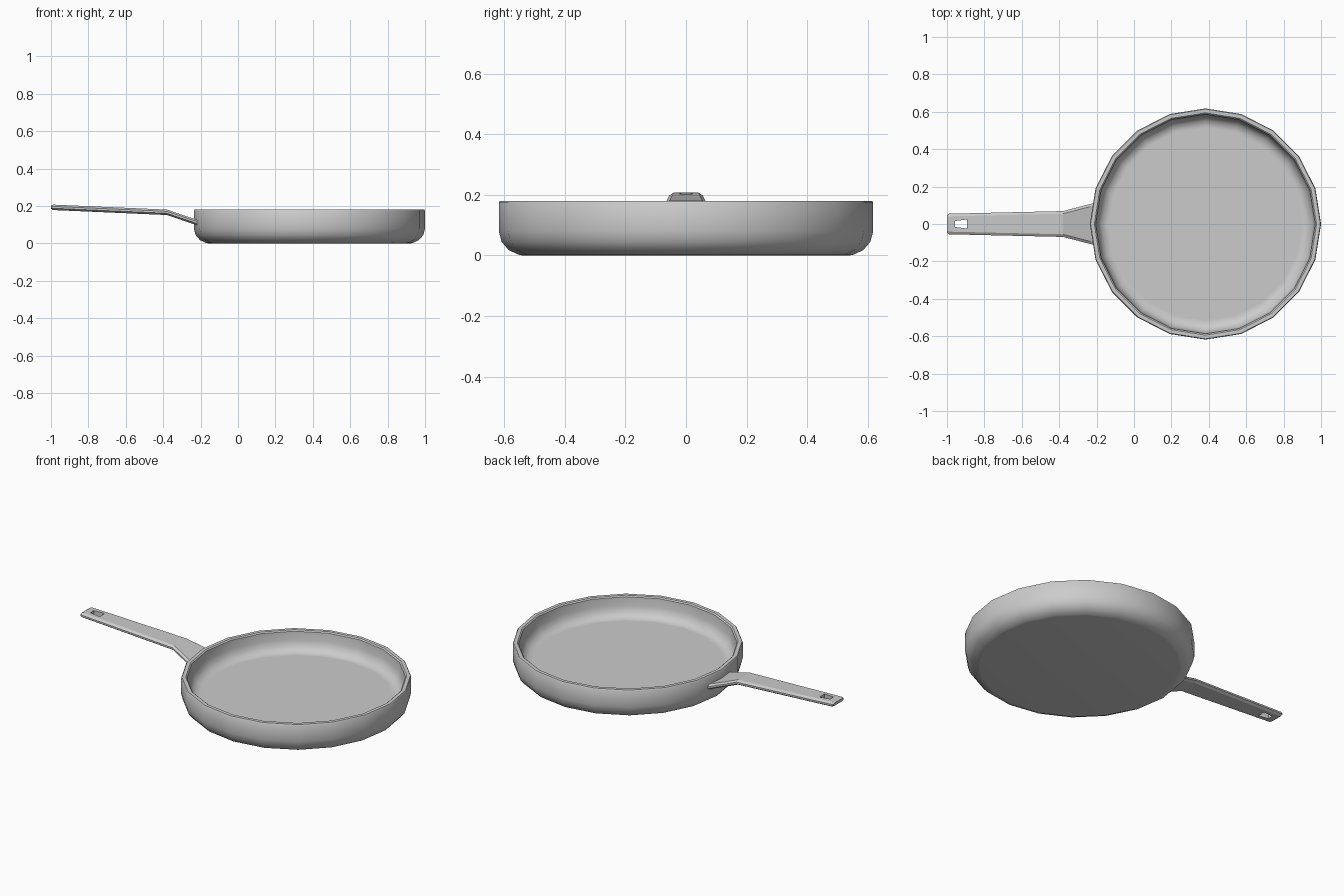
import bpy, bmesh, math

if "Cube" in bpy.data.objects:
    bpy.data.objects.remove(bpy.data.objects["Cube"])

SIDES = 20
CX = 0.382


def shade(ob, angle):
    bpy.ops.object.select_all(action='DESELECT')
    ob.select_set(True)
    bpy.context.view_layer.objects.active = ob
    bpy.ops.object.shade_smooth_by_angle(angle=math.radians(angle))


def make_object(name, bm):
    bmesh.ops.recalc_face_normals(bm, faces=bm.faces)
    me = bpy.data.meshes.new(name)
    bm.to_mesh(me)
    bm.free()
    ob = bpy.data.objects.new(name, me)
    bpy.context.collection.objects.link(ob)
    return ob


def loft(bm, rings):
    """Skin closed rings of points, capping both ends."""
    vs = [[bm.verts.new(p) for p in ring] for ring in rings]
    n = len(vs[0])
    for a, b in zip(vs, vs[1:]):
        for i in range(n):
            j = (i + 1) % n
            bm.faces.new((a[i], a[j], b[j], b[i]))
    bm.faces.new(vs[0])
    bm.faces.new(vs[-1])


# Pan body: 20-sided turned shell, outside bottom -> rim -> inside floor
profile = [(0.54, 0.0), (0.55, 0.001), (0.585, 0.017), (0.609, 0.045),
           (0.618, 0.08), (0.618, 0.174), (0.614, 0.18), (0.594, 0.18),
           (0.587, 0.174), (0.583, 0.125), (0.573, 0.094), (0.553, 0.073),
           (0.528, 0.065), (0.515, 0.065)]
bm = bmesh.new()
loft(bm, [[(CX + r * math.cos(math.tau * i / SIDES),
            r * math.sin(math.tau * i / SIDES), z) for i in range(SIDES)]
          for r, z in profile])
shade(make_object("pan_body", bm), 35)


# Handle: flat bevelled bar, bent down and flaring into the pan wall
def section(x, z, w, t):
    b = 0.014
    half = [(w - b, -t), (w, -t * 0.35), (w, t * 0.35), (w - b, t)]
    pts = half + [(-y, h) for y, h in reversed(half)]
    return [(x, y, z + h) for y, h in pts]


stations = [(-1.0, 0.193, 0.048, 0.008), (-0.988, 0.1925, 0.055, 0.0145),
            (-0.38, 0.166, 0.069, 0.0145), (-0.21, 0.108, 0.113, 0.0145)]
bm = bmesh.new()
loft(bm, [section(*s) for s in stations])
handle = make_object("handle", bm)

# Hanging hole: tapered slot cut through the handle tip
slot = [(-0.957, -0.016), (-0.892, -0.024), (-0.892, 0.024), (-0.957, 0.016)]
bm = bmesh.new()
loft(bm, [[(x, y, z) for x, y in slot] for z in (0.1, 0.3)])
cutter = make_object("hole_cutter", bm)
cutter.hide_render = True

cut = handle.modifiers.new("hanging_hole", 'BOOLEAN')
cut.operation = 'DIFFERENCE'
cut.solver = 'EXACT'
cut.object = cutter
bpy.context.view_layer.objects.active = handle
bpy.ops.object.modifier_apply(modifier=cut.name)
bpy.data.objects.remove(cutter, do_unlink=True)
shade(handle, 15)
